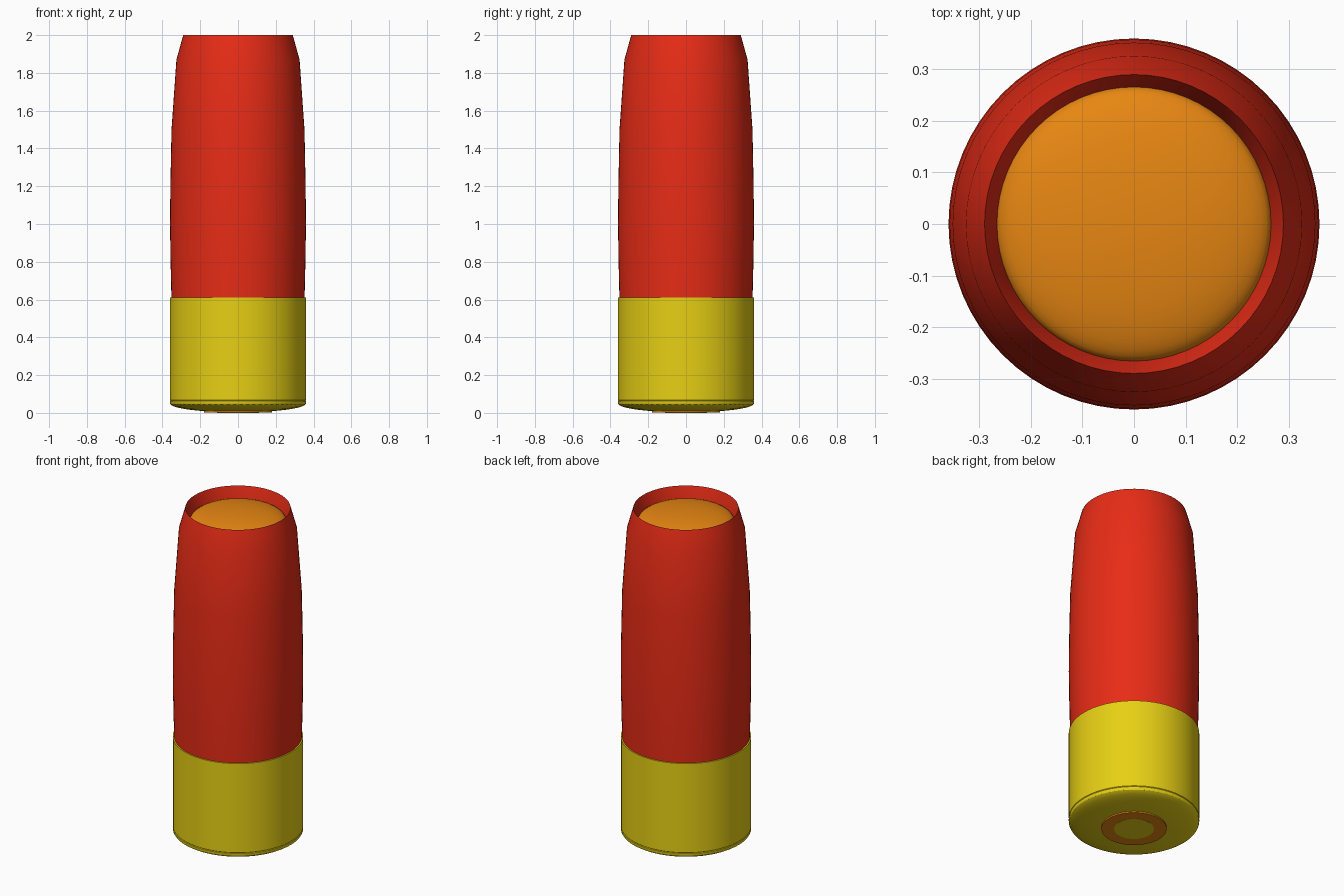
import bpy
import bmesh
import math

SIDES = 64

cube = bpy.data.objects.get("Cube")
if cube:
    bpy.data.objects.remove(cube, do_unlink=True)


def material(name, colour):
    mat = bpy.data.materials.new(name)
    mat.use_nodes = True
    mat.diffuse_color = (*colour, 1)
    for node in mat.node_tree.nodes:
        if node.type == "BSDF_PRINCIPLED":
            node.inputs["Base Color"].default_value = (*colour, 1)
    return mat


def lathe(name, profile, mat):
    """Spin a (radius, height) profile, listed from bottom outside to top inside."""
    bm = bmesh.new()
    rings = []
    for r, z in profile:
        if r == 0:
            rings.append([bm.verts.new((0, 0, z))] * SIDES)
        else:
            angles = [2 * math.pi * i / SIDES for i in range(SIDES)]
            rings.append([bm.verts.new((r * math.cos(a), r * math.sin(a), z)) for a in angles])
    for low, high in zip(rings, rings[1:]):
        for i in range(SIDES):
            j = (i + 1) % SIDES
            corners = dict.fromkeys((low[i], low[j], high[j], high[i]))
            bm.faces.new(list(corners))
    mesh = bpy.data.meshes.new(name)
    bm.to_mesh(mesh)
    bm.free()
    mesh.materials.append(mat)
    obj = bpy.data.objects.new(name, mesh)
    bpy.context.collection.objects.link(obj)
    bpy.ops.object.select_all(action="DESELECT")
    obj.select_set(True)
    bpy.context.view_layer.objects.active = obj
    bpy.ops.object.shade_smooth_by_angle(angle=math.radians(30))
    return obj


def quarter(radius, base, height, steps=12):
    """Points of a quarter ellipse from its rim to its pole."""
    angles = [math.pi / 2 * i / steps for i in range(steps)]
    return [(radius * math.cos(a), base + height * math.sin(a)) for a in angles] + [(0, base + height)]


red = material("red plastic", (0.8, 0.025, 0.008))
yellow = material("yellow brass", (0.8, 0.63, 0.007))
orange = material("orange", (0.8, 0.24, 0.006))

# Brass cup with a gently domed base and a small rim groove
lathe("brass_cup", quarter(0.36, 0.05, -0.047)[::-1]
      + [(0.36, 0.062), (0.357, 0.065), (0.36, 0.068), (0.36, 0.61), (0.35, 0.61)], yellow)

# Primer ring and its centre on the base
lathe("primer_ring", [(0, 0.001), (0.18, 0.001), (0.18, 0.02)], orange)
lathe("primer_centre", [(0, 0), (0.11, 0), (0.11, 0.01)], yellow)

# Tapered hull with a thin lip and a sloping inner wall
lathe("hull", [(0.352, 0.59), (0.357, 0.8), (0.36, 1.0), (0.358, 1.2), (0.352, 1.5),
               (0.326, 1.87), (0.29, 2.0), (0.266, 1.92), (0.26, 1.88)], red)

# Domed plug inside the mouth
lathe("plug", [(0.266, 1.89)] + quarter(0.266, 1.92, 0.06), orange)
